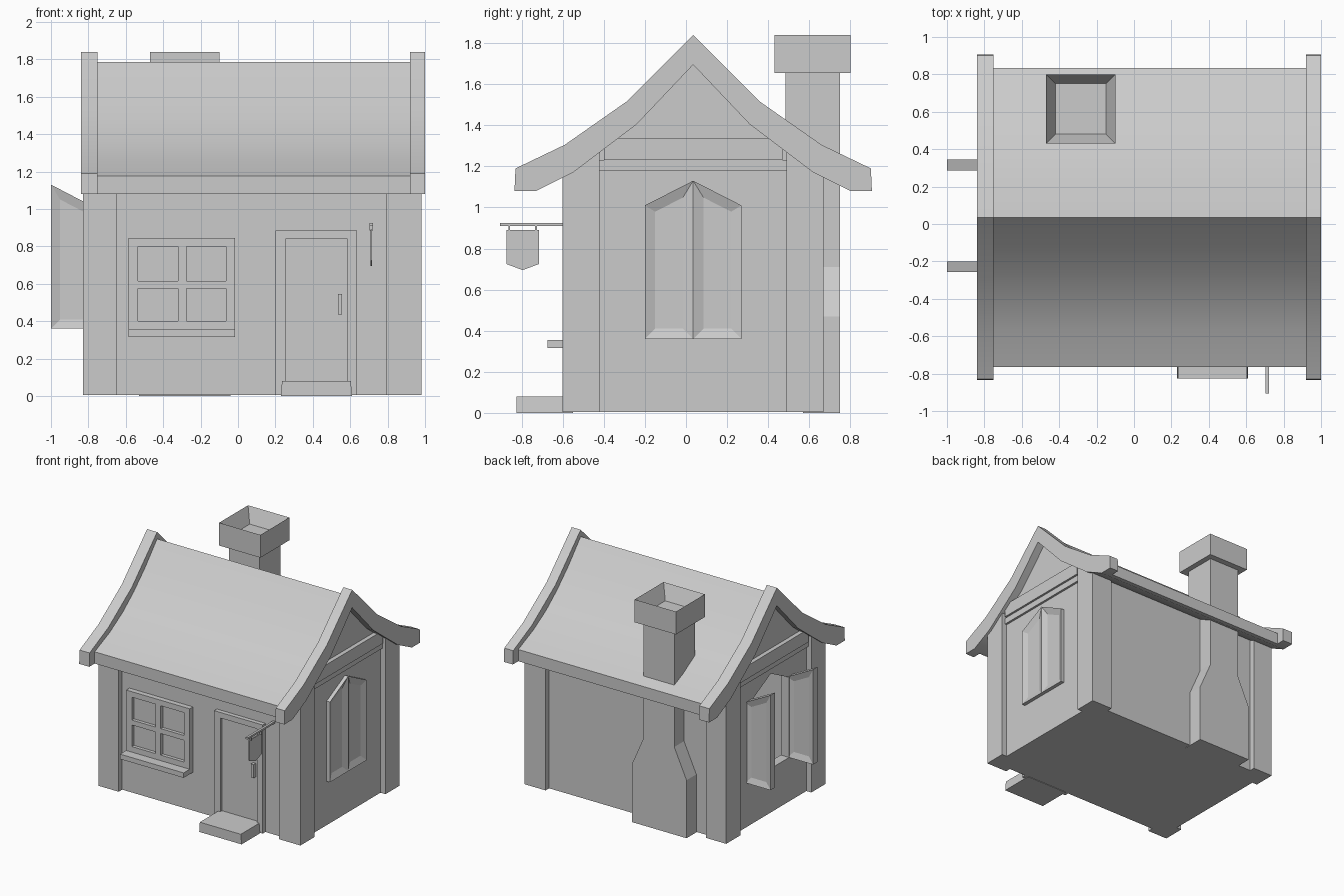
import bpy, bmesh, math
from mathutils import Vector

if "Cube" in bpy.data.objects:
    bpy.data.objects.remove(bpy.data.objects["Cube"])

CY = 0.035                      # ridge line of the house


def prism(name, pts, axis, a, b, inset=None, smooth=False):
    """Extrude a 2D outline along an axis; inset=(sides, thickness, depth) sinks panels."""
    def place(p, t):
        return {'x': (t, p[0], p[1]), 'y': (p[0], t, p[1]), 'z': (p[0], p[1], t)}[axis]
    bm = bmesh.new()
    lo = [bm.verts.new(place(p, a)) for p in pts]
    hi = [bm.verts.new(place(p, b)) for p in pts]
    caps = [bm.faces.new(lo), bm.faces.new(hi)]
    n = len(pts)
    for i in range(n):
        j = (i + 1) % n
        bm.faces.new((lo[i], lo[j], hi[j], hi[i]))
    bmesh.ops.recalc_face_normals(bm, faces=bm.faces)
    if inset:
        sides, thick, depth = inset
        bmesh.ops.inset_individual(bm, faces=[caps[s] for s in sides],
                                   thickness=thick, depth=-depth, use_even_offset=True)
    me = bpy.data.meshes.new(name)
    bm.to_mesh(me)
    bm.free()
    ob = bpy.data.objects.new(name, me)
    bpy.context.collection.objects.link(ob)
    if smooth:
        select(ob)
        bpy.ops.object.shade_smooth_by_angle(angle=math.radians(30))
    return ob


def select(ob):
    bpy.ops.object.select_all(action='DESELECT')
    ob.select_set(True)
    bpy.context.view_layer.objects.active = ob


def box(name, x0, x1, y0, y1, z0, z1, inset=None):
    return prism(name, [(x0, y0), (x1, y0), (x1, y1), (x0, y1)], 'z', z0, z1, inset)


def mirror(pts):
    """Reflect (y, z) points across the ridge, reversed in order."""
    return [(2 * CY - y, z) for y, z in reversed(pts)]


def cut(ob, cutter):
    cutter.hide_render = True
    m = ob.modifiers.new('cut', 'BOOLEAN')
    m.operation, m.solver, m.object = 'DIFFERENCE', 'EXACT', cutter
    select(ob)
    bpy.ops.object.modifier_apply(modifier=m.name)
    bpy.data.objects.remove(cutter)


# Hollow gabled walls with a pointed window opening on the left
slope = [(-0.555, 0.004), (-0.555, 1.20), (-0.24, 1.43)]
walls = prism('walls', slope + [(CY, 1.72)] + mirror(slope), 'x', -0.785, 0.935)
cut(walls, box('room_cutter', -0.71, 0.86, -0.49, 0.56, 0.05, 1.15))
half = [(-0.20, 0.36), (-0.20, 1.01)]
cut(walls, prism('opening_cutter', half + [(CY, 1.13)] + mirror(half), 'x', -0.9, -0.6))

# Corner pillars
for x0, x1, side in ((-0.83, -0.65, 'left'), (0.79, 0.98, 'right')):
    pil = [(-0.60, 0.004), (-0.60, 1.17), (-0.42, 1.30), (-0.42, 0.004)]
    prism('front_pillar_' + side, pil, 'x', x0, x1)
    prism('back_pillar_' + side, mirror(pil), 'x', x0, x1)

# Roof and its gable trims
under = [(-0.24, 1.405), (-0.55, 1.17), (-0.73, 1.08)]


def roof_outline(outer, top, under):
    left = outer + under[::-1]
    return [(CY, top)] + left + [(CY, 1.695)] + mirror(left)


cover = [(-0.12, 1.61), (-0.265, 1.47), (-0.41, 1.355), (-0.57, 1.26), (-0.765, 1.175), (-0.765, 1.08)]
prism('roof', roof_outline(cover, 1.785, under), 'x', -0.76, 0.93, smooth=True)
edge = [(-0.29, 1.515), (-0.59, 1.305), (-0.83, 1.19), (-0.835, 1.08)]
for x0, x1, side in ((-0.84, -0.75, 'left'), (0.92, 1.0, 'right')):
    prism('gable_trim_' + side, roof_outline(edge, 1.84, under), 'x', x0, x1, smooth=True)

# Gable beams
for s, xw, side in ((-1, -0.785, 'left'), (1, 0.935, 'right')):
    for nm, out, z0, z1 in (('upper', 0.035, 1.23, 1.335), ('lower', 0.018, 1.18, 1.23)):
        a, b = sorted((xw - s * 0.02, xw + s * out))
        y0 = -0.42 if nm == 'lower' else -0.40
        box('gable_beam_%s_%s' % (nm, side), a, b, y0, 2 * CY - y0, z0, z1)

# Closed shutters on the right, open shutters on the left
shut = [(-0.20, 0.36), (-0.20, 1.01), (CY, 1.13), (CY, 0.36)]
for pts, nm in ((shut, 'front'), (mirror(shut), 'back')):
    prism('closed_shutter_' + nm, pts, 'x', 0.915, 0.965, ((1,), 0.05, 0.02))
leaf = [(-0.77, 0.36), (-1.0, 0.36), (-1.0, 1.13), (-0.77, 1.01)]
for y0, y1, nm in ((-0.257, -0.20, 'front'), (0.287, 0.345, 'back')):
    prism('open_shutter_' + nm, leaf, 'y', y0, y1, ((0, 1), 0.048, 0.015))

# Front window: bars, then sill
for i, (x0, x1) in enumerate(((-0.585, -0.535), (-0.32, -0.275), (-0.065, -0.015))):
    box('window_upright_%d' % i, x0, x1, -0.597, -0.55, 0.35, 0.845)
for i, (z0, z1) in enumerate(((0.35, 0.40), (0.575, 0.615), (0.80, 0.845))):
    for j, (x0, x1) in enumerate(((-0.535, -0.32), (-0.275, -0.065))):
        box('window_rail_%d_%d' % (i, j), x0, x1, -0.597, -0.55, z0, z1)
box('window_panes', -0.56, -0.04, -0.57, -0.55, 0.37, 0.82)
box('window_sill', -0.585, -0.015, -0.675, -0.55, 0.315, 0.355)

# Door: frame, leaf, handle, step
prism('door_frame', [(0.20, 0.004), (0.255, 0.004), (0.255, 0.84), (0.585, 0.84),
                     (0.585, 0.004), (0.635, 0.004), (0.635, 0.885), (0.20, 0.885)], 'y', -0.59, -0.55)
box('door', 0.25, 0.59, -0.568, -0.55, 0.004, 0.845)
box('door_handle', 0.534, 0.557, -0.597, -0.56, 0.435, 0.545)
prism('door_step', [(0.23, 0.0), (0.61, 0.0), (0.603, 0.08), (0.235, 0.08)], 'y', -0.825, -0.55)

# Hanging sign: bracket, hooks, blank board
box('sign_bracket', 0.703, 0.722, -0.905, -0.55, 0.91, 0.925)
for y, nm in ((-0.86, 'outer'), (-0.73, 'inner')):
    box('sign_hook_' + nm, 0.702, 0.723, y - 0.004, y + 0.004, 0.885, 0.915)
prism('sign_board', [(-0.875, 0.89), (-0.715, 0.89), (-0.715, 0.725), (-0.795, 0.695), (-0.875, 0.725)],
      'x', 0.708, 0.717)

# Chimney: shouldered breast, stack, hollow cap
prism('chimney_breast', [(-0.53, 0), (-0.04, 0), (-0.04, 0.47), (-0.145, 0.71), (-0.145, 1.25),
                         (-0.42, 1.25), (-0.42, 0.71), (-0.53, 0.47)], 'y', 0.57, 0.75)
box('chimney_stack', -0.42, -0.145, 0.485, 0.75, 1.2, 1.67)
box('chimney_cap', -0.47, -0.10, 0.43, 0.80, 1.655, 1.84, ((1,), 0.05, 0.12))
